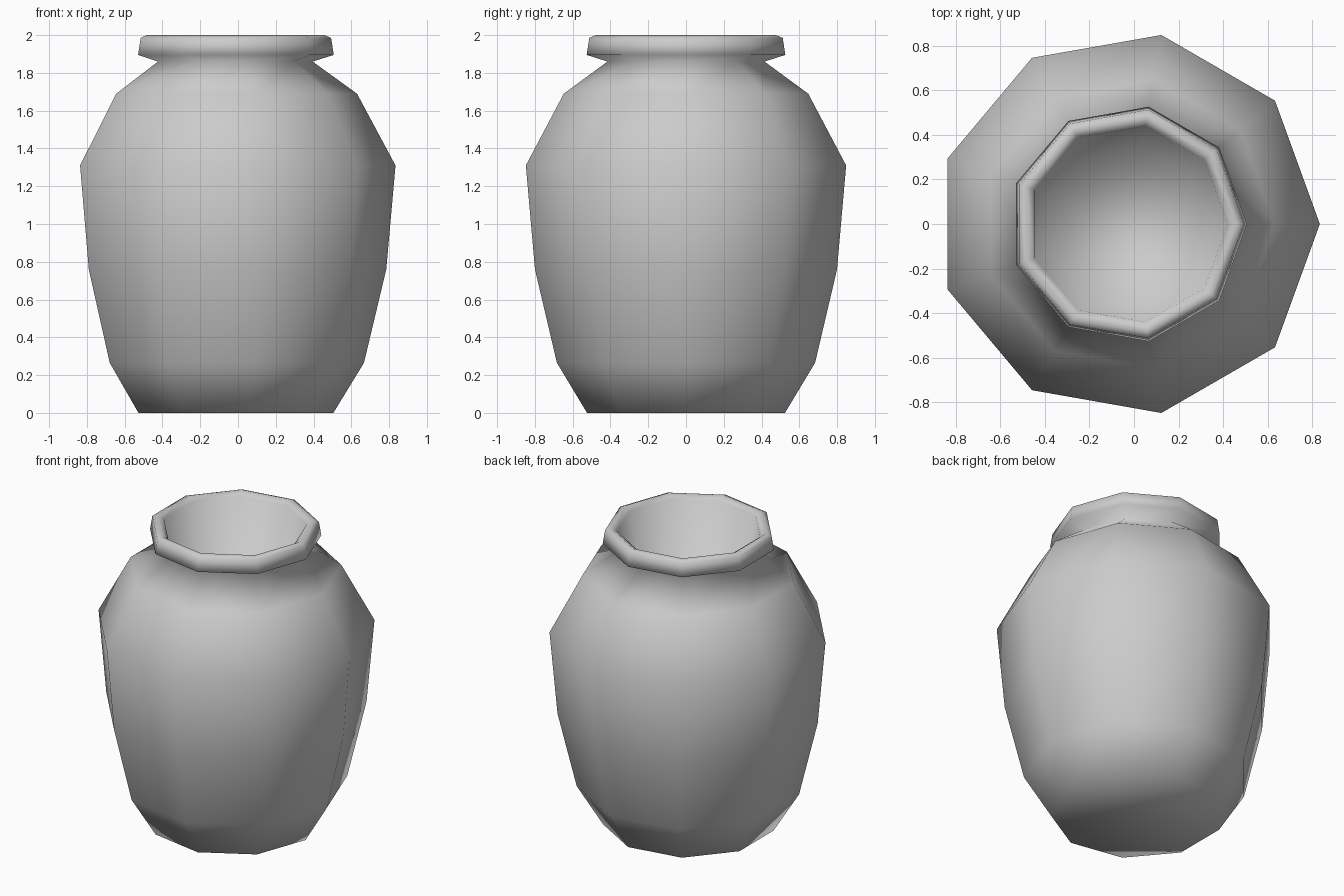
import bpy, bmesh
from math import cos, sin, pi

if "Cube" in bpy.data.objects:
    bpy.data.objects.remove(bpy.data.objects["Cube"])

SIDES = 9
OFFSET_X = -0.027   # centres the nine-sided outline on x = 0

# radius, height: base, belly, shoulder, neck, rolled rim, inner wall
PROFILE = [
    (0.532, 0.0), (0.694, 0.265), (0.812, 0.76), (0.861, 1.31),
    (0.657, 1.69), (0.422, 1.86),
    (0.534, 1.895), (0.52, 1.985), (0.485, 2.0), (0.447, 1.975),
    (0.37, 1.64),
]


def lathe(name, profile, sides):
    bm = bmesh.new()
    rings = []
    for r, z in profile:
        rings.append([bm.verts.new((OFFSET_X + r * cos(2 * pi * i / sides),
                                    r * sin(2 * pi * i / sides), z))
                      for i in range(sides)])
    for low, high in zip(rings, rings[1:]):
        for i in range(sides):
            j = (i + 1) % sides
            bm.faces.new((low[i], low[j], high[j], high[i]))
    # underside and inner floor
    bm.faces.new(rings[0][::-1])
    bm.faces.new(rings[-1])
    bmesh.ops.recalc_face_normals(bm, faces=bm.faces[:])
    for f in bm.faces:
        f.smooth = True
    mesh = bpy.data.meshes.new(name)
    bm.to_mesh(mesh)
    bm.free()
    obj = bpy.data.objects.new(name, mesh)
    bpy.context.collection.objects.link(obj)
    return obj


# pot with rolled rim and recessed mouth
lathe("clay_pot", PROFILE, SIDES)
